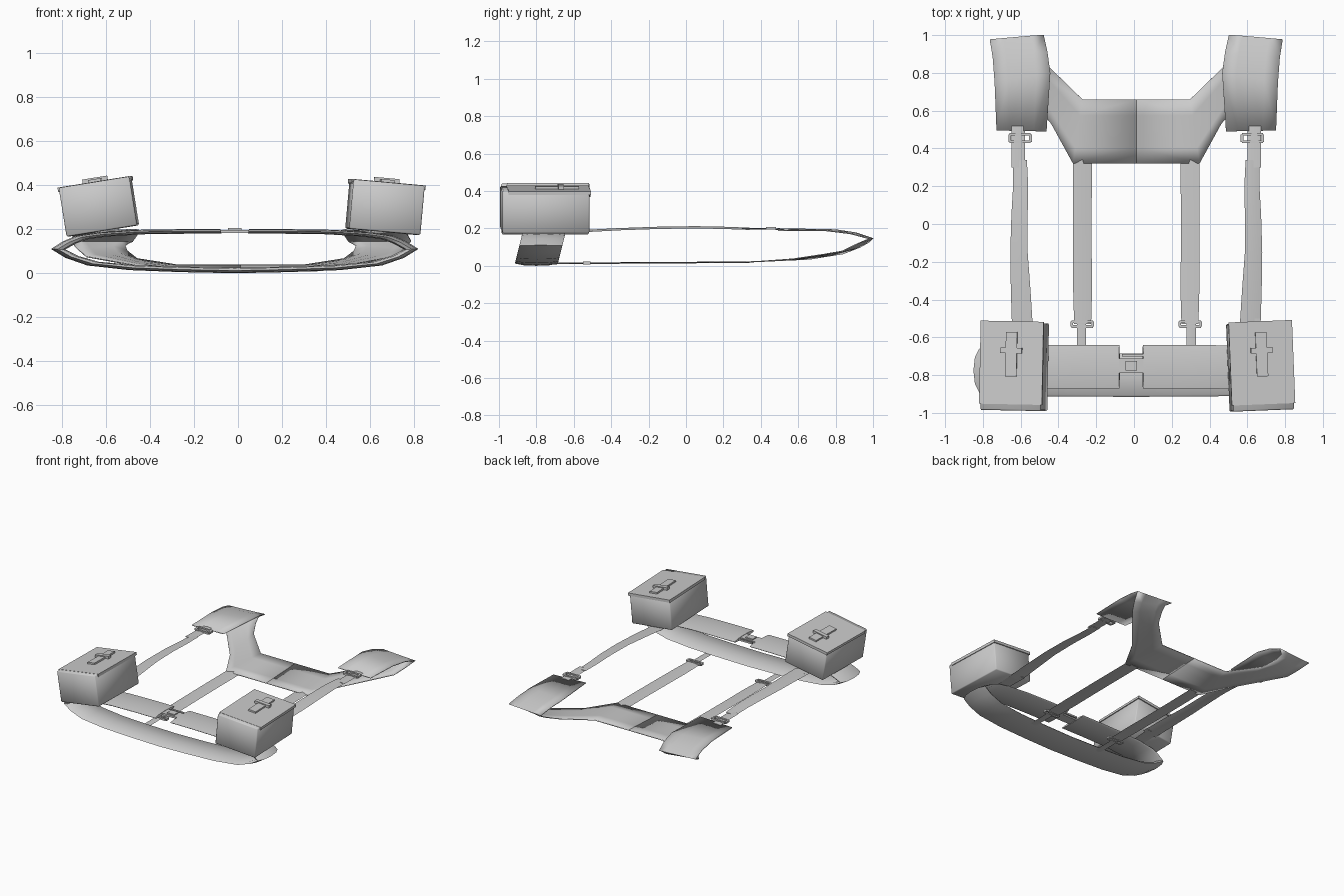
import bpy, bmesh, math
from mathutils import Vector, Matrix

AXIS = 0.012  # line the left and right parts mirror about

cube = bpy.data.objects.get("Cube")
if cube:
    bpy.data.objects.remove(cube, do_unlink=True)

grey = bpy.data.materials.new("light grey cloth")
grey.use_nodes = True
grey.diffuse_color = (0.6, 0.6, 0.6, 1)
grey.node_tree.nodes["Principled BSDF"].inputs["Base Color"].default_value = (0.6, 0.6, 0.6, 1)


def finish(name, bm, angle=40):
    """Turn a bmesh into a smooth-shaded object."""
    bmesh.ops.recalc_face_normals(bm, faces=bm.faces)
    mesh = bpy.data.meshes.new(name)
    bm.to_mesh(mesh)
    bm.free()
    mesh.materials.append(grey)
    obj = bpy.data.objects.new(name, mesh)
    bpy.context.collection.objects.link(obj)
    bpy.ops.object.select_all(action='DESELECT')
    bpy.context.view_layer.objects.active = obj
    obj.select_set(True)
    bpy.ops.object.shade_smooth_by_angle(angle=math.radians(angle))
    return obj


def loft(name, rows, closed=False, angle=40):
    """Skin neighbouring rows of points; closed rows also get end caps."""
    bm = bmesh.new()
    grid = [[bm.verts.new(p) for p in row] for row in rows]
    n = len(grid[0])
    for a, b in zip(grid, grid[1:]):
        for i in range(n if closed else n - 1):
            j = (i + 1) % n
            bm.faces.new((a[i], a[j], b[j], b[i]))
    if closed:
        bm.faces.new(grid[0])
        bm.faces.new(grid[-1])
    return finish(name, bm, angle)


def strap(name, side, stations, thick=0.008, tilt=0.0):
    """Flat webbing through stations of (x, y, z, half width)."""
    rows = []
    for x, y, z, w in stations:
        rows.append([(AXIS + side * (x + s * w), y, z + s * tilt + h)
                     for s, h in ((-1, 0), (0, thick / 2), (1, 0), (0, -thick / 2))])
    return loft(name, rows, True, 60)


def box(name, centre, size, turn=0.0, yaw=0.0):
    bm = bmesh.new()
    mat = (Matrix.Translation(centre) @ Matrix.Rotation(yaw, 4, 'Z')
           @ Matrix.Rotation(turn, 4, 'Y') @ Matrix.Diagonal((*size, 1)))
    bmesh.ops.create_cube(bm, size=1, matrix=mat)
    return finish(name, bm)


def loop(name, side, x, y, z, w, d):
    """Rectangular strap loop made of four bars."""
    for s in (-1, 1):
        box(name + "_bar", (AXIS + side * x, y + s * d, z), (2 * w, 0.014, 0.014))
        box(name + "_end", (AXIS + side * (x + s * w), y, z), (0.014, 2 * d, 0.014))


# Belt: open ring, wide band that bulges outwards, leaning back at the top
half = [(0.065, .2), (.25, .2), (.45, .197), (.62, .185), (.72, .17), (.78, .145),
        (.835, .11), (.77, .07), (.67, .035), (.48, .014), (.25, .005), (0, 0)]
outline = half + [(-x, z) for x, z in half[-2::-1]]
section = [(-.115, .012), (-.07, .003), (0, 0), (.07, .003), (.115, .012), (.105, .022), (0, .026), (-.105, .022)]
belt_rows = []
for x, z in outline:
    squeeze = 10 if z < 0.1 else 8
    belt_rows.append([(-0.015 + x * (1 - 3 * i), -0.80 + 0.22 * z + dy, 0.1 + (z - 0.1) * (1 - squeeze * i))
                      for dy, i in section])
loft("belt", belt_rows, True, 50)

# Belt buckle
box("buckle_plate", (-0.015, -0.75, 0.19), (0.17, 0.075, 0.014))
box("buckle_tongue", (-0.015, -0.75, 0.196), (0.06, 0.05, 0.018))
for s in (-1, 1):
    box("buckle_bar", (-0.015 + s * 0.012, -0.715 + s * 0.02, 0.19), (0.12, 0.012, 0.012))

# Back yoke: one sheet that forks into two shoulder pieces folding over to the front
arm = [((.285, .66, .036), (.335, .32, .02)),
       ((.47, .84, .065), (.45, .53, .03)),
       ((.515, .93, .10), (.70, .83, .075)),
       ((.525, .975, .125), (.74, .90, .11)),
       ((.49, 1.0, .145), (.775, .975, .145)),
       ((.47, .91, .175), (.76, .88, .172)),
       ((.455, .80, .192), (.75, .75, .188)),
       ((.475, .49, .198), (.74, .495, .19))]
for side, label in ((1, "left"), (-1, "right")):
    rows = []
    for a, b in [((0, .66, .036), (0, .32, .02))] + arm:
        a, b = Vector(a), Vector(b)
        pts = [a.lerp(b, t / 4) for t in range(5)]
        rows.append([(AXIS + side * p.x, p.y, p.z) for p in pts])
    yoke = loft(label + "_shoulder_yoke", rows, angle=70)
    solid = yoke.modifiers.new("cloth", 'SOLIDIFY')
    solid.thickness = 0.006
    solid.offset = 0

    # Front strap with its adjuster and thin webbing
    strap(label + "_front_strap", side,
          [(.615, .34, .198, .036), (.612, .2, .203, .04), (.618, .05, .206, .043), (.621, -.15, .203, .046),
           (.612, -.35, .196, .052), (.603, -.54, .186, .055)], 0.012, -0.006)
    strap(label + "_front_webbing", side, [(.625, .52, .196, .036), (.625, .3, .2, .036)])
    loop(label + "_front_loop", side, .615, .455, .2, .055, .02)
    strap(label + "_front_hanger", side, [(.605, -.5, .187, .05), (.605, -.72, .18, .04)])

    # Back strap with its end loop and thin webbing
    strap(label + "_back_strap", side,
          [(.284, .34, .02, .05), (.286, .1, .018, .05), (.286, -.15, .016, .05),
           (.284, -.35, .015, .05), (.284, -.53, .014, .045)], 0.008, 0.003)
    loop(label + "_back_loop", side, .286, -.53, .015, .056, .013)
    strap(label + "_back_webbing", side, [(.29, -.52, .014, .025), (.29, -.72, .012, .025)])

    # Pouch tilted to the belt, with a closing strap and latch on the lid
    turn, yaw = (0.09, 0.04) if side > 0 else (-0.16, -0.02)
    centre = Vector((0.668, -0.755, 0.3)) if side > 0 else Vector((-0.632, -0.755, 0.303))
    frame = Matrix.Translation(centre) @ Matrix.Rotation(yaw, 4, 'Z') @ Matrix.Rotation(turn, 4, 'Y')
    bm = bmesh.new()
    bmesh.ops.create_cube(bm, size=1, matrix=frame @ Matrix.Diagonal((0.325, 0.465, 0.225, 1)))
    bmesh.ops.bevel(bm, geom=bm.edges[:], offset=0.006, segments=1, affect='EDGES')
    finish(label + "_pouch", bm, 50)
    for part, spot, size in (("lid", (0, .02, .104), (.337, .44, .02)),
                             ("lid_strap", (0, .065, .119), (.06, .235, .014)),
                             ("latch", (0, .085, .123), (.115, .03, .02))):
        box(label + "_pouch_" + part, frame @ Vector(spot), size, turn, yaw)
